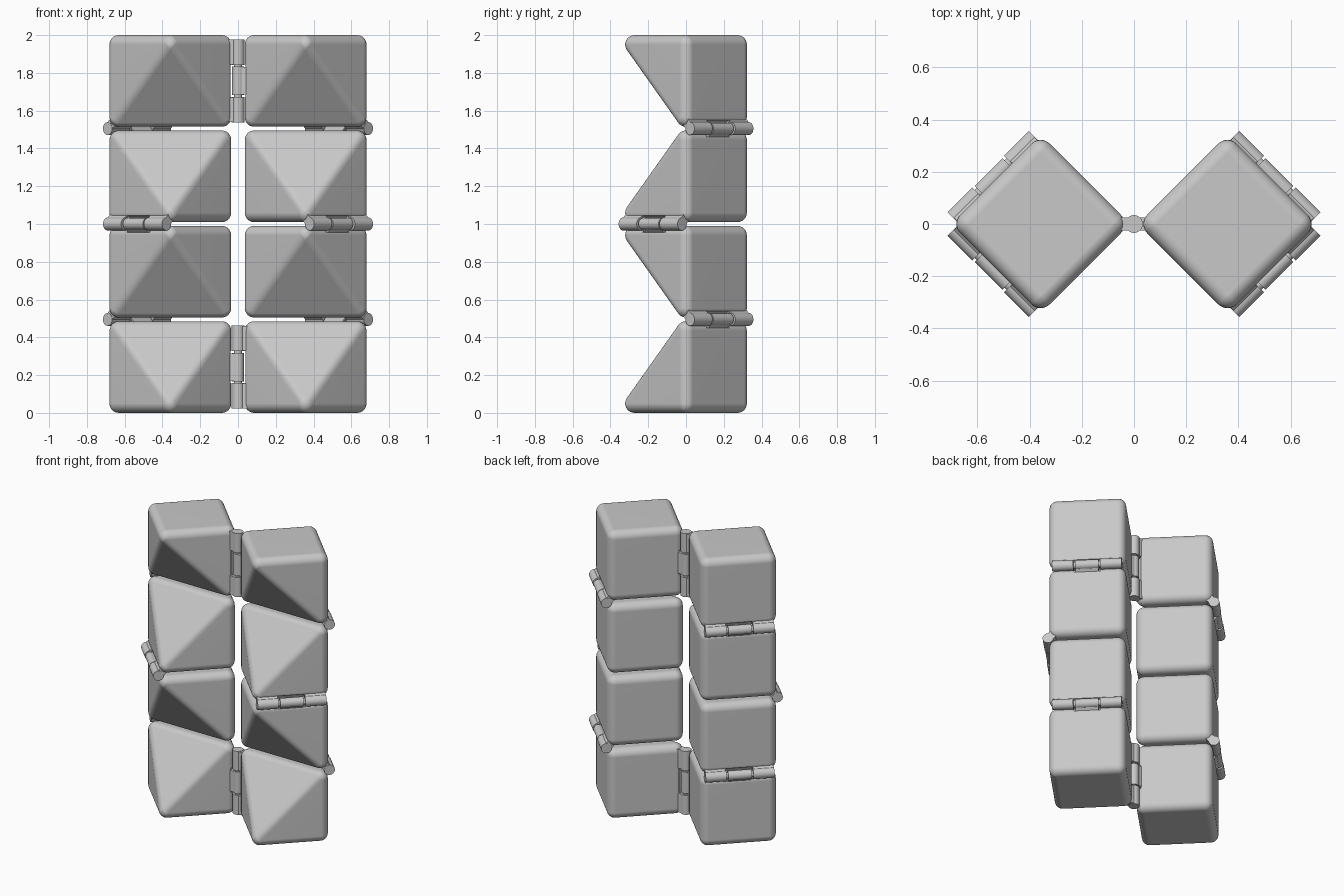
import bpy, bmesh
from itertools import product
from math import radians, sqrt
from mathutils import Matrix, Vector

if "Cube" in bpy.data.objects:
    bpy.data.objects.remove(bpy.data.objects["Cube"], do_unlink=True)

SIDE, ROUND, CX = 0.485, 0.05, 0.358
PITCH = (2 - SIDE) / 3
UP = Vector((0, 0, 1))

grey = bpy.data.materials.new("Plain grey")
grey.use_nodes = True
grey.diffuse_color = (0.58, 0.58, 0.58, 1)
grey.node_tree.nodes["Principled BSDF"].inputs["Base Color"].default_value = grey.diffuse_color


def make_object(name, bm):
    bmesh.ops.recalc_face_normals(bm, faces=bm.faces)
    mesh = bpy.data.meshes.new(name)
    bm.to_mesh(mesh)
    bm.free()
    mesh.materials.append(grey)
    obj = bpy.data.objects.new(name, mesh)
    bpy.context.collection.objects.link(obj)
    return obj


def activate(obj):
    bpy.ops.object.select_all(action="DESELECT")
    obj.select_set(True)
    bpy.context.view_layer.objects.active = obj


def smooth(obj):
    activate(obj)
    bpy.ops.object.shade_smooth_by_angle(angle=radians(30))
    obj.modifiers.new("Weighted normals", "WEIGHTED_NORMAL").keep_sharp = True


def frame(loc, axis, d):
    m = Matrix((d, axis.cross(d), axis)).transposed().to_4x4()
    m.translation = loc
    return m


def rod(bm, mat, offset, radius, length):
    bmesh.ops.create_cone(bm, cap_ends=True, segments=32, radius1=radius, radius2=radius,
                          depth=length, matrix=mat @ Matrix.Translation((0, 0, offset)))


def tab(bm, mat, offset, length):
    bmesh.ops.create_cube(bm, size=1, matrix=mat @ Matrix.Translation((0.035, 0, offset))
                          @ Matrix.Diagonal((0.07, 0.05, length, 1)))


# Rounded cube missing one corner: hull of balls at seven corners
def block(name, x, z, cut):
    bm = bmesh.new()
    ball = bmesh.new()
    bmesh.ops.create_uvsphere(ball, u_segments=24, v_segments=12, radius=ROUND)
    points = [v.co.copy() for v in ball.verts]
    points.append(Vector((-1, -1, cut)) * ROUND / sqrt(3))
    ball.free()
    for corner in product((-1, 1), repeat=3):
        if corner != (-1, -1, cut):
            for p in points:
                bm.verts.new(Vector(corner) * (SIDE / 2 - ROUND) + p)
    hull = bmesh.ops.convex_hull(bm, input=bm.verts)
    bmesh.ops.delete(bm, geom=[v for v in bm.verts if not v.link_faces], context="VERTS")
    bmesh.ops.dissolve_limit(bm, angle_limit=radians(0.5), verts=bm.verts, edges=bm.edges)
    bm.transform(Matrix.Translation((x, 0, z)) @ Matrix.Rotation(radians(45), 4, "Z"))
    return make_object(name, bm)


# Three-knuckle hinge with a pin and tabs reaching into the two blocks
def hinge(name, loc, axis, d_mid, d_end, cutter):
    mid, end = frame(loc, axis, d_mid.normalized()), frame(loc, axis, d_end.normalized())
    bm = bmesh.new()
    rod(bm, mid, 0, 0.021, 0.42)
    rod(bm, mid, 0, 0.031, 0.15)
    tab(bm, mid, 0, 0.145)
    for s in (-1, 1):
        rod(bm, end, s * 0.153, 0.034, 0.135)
        tab(bm, end, s * 0.153, 0.13)
    smooth(make_object(name, bm))
    rod(cutter, mid, 0, 0.046, 0.17)


# Hinges: horizontal at each level on the outer faces, vertical between the columns
pockets = bmesh.new()
for side, s in (("left", 1), ("right", -1)):
    for i, f in enumerate((1, -1, 1)):
        n = Vector((s, f, 0)).normalized()
        loc = Vector((s * CX, 0, SIDE / 2 + PITCH * (i + 0.5))) + n * 0.25
        hinge(f"{side}_hinge_{i + 1}", loc, n.cross(UP), -n - UP, -n + UP, pockets)
for label, z, s in (("lower", SIDE / 2, -1), ("upper", 2 - SIDE / 2, 1)):
    d = Vector((s, 0, 0))
    hinge(f"{label}_centre_hinge", Vector((0, 0, z)), UP, d, -d, pockets)
cutter = make_object("hinge_pockets", pockets)
cutter.hide_render = True

# Two columns of four blocks, cut corners facing each other in pairs
for side, s in (("left", 1), ("right", -1)):
    for i in range(4):
        obj = block(f"{side}_block_{i + 1}", s * CX, SIDE / 2 + PITCH * i, 1 if i % 2 == 0 else -1)
        mod = obj.modifiers.new("Pocket", "BOOLEAN")
        mod.operation, mod.solver, mod.object = "DIFFERENCE", "EXACT", cutter
        activate(obj)
        bpy.ops.object.modifier_apply(modifier=mod.name)
        smooth(obj)
bpy.data.objects.remove(cutter, do_unlink=True)
